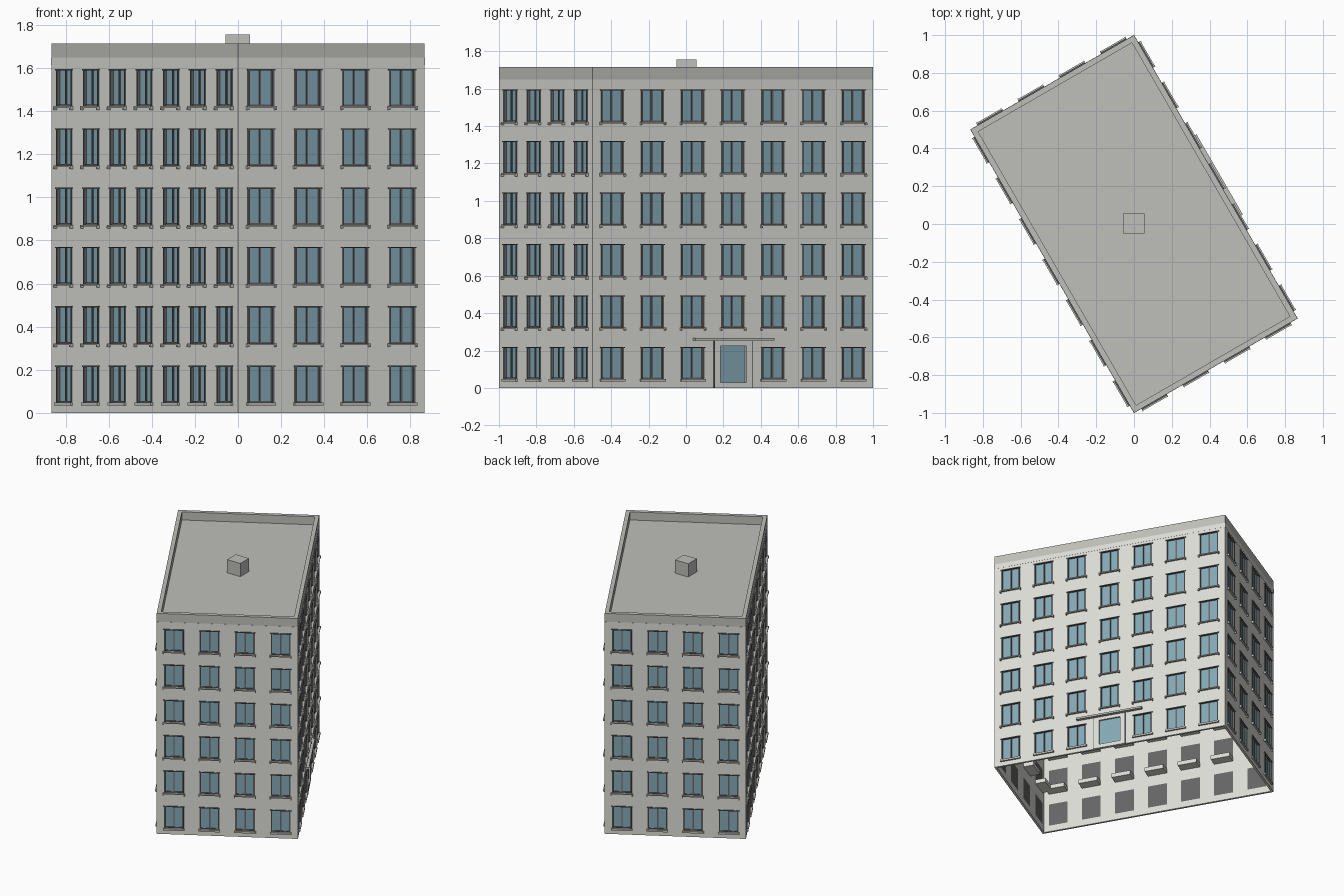
import bpy, bmesh
from math import radians
from mathutils import Matrix, Vector

if "Cube" in bpy.data.objects:
    bpy.data.objects.remove(bpy.data.objects["Cube"])

W, L = 1.0, 1.732            # footprint, turned 30 degrees
H, ROOF, FLOOR = 1.715, 1.65, 0.275
HW = 0.07                    # half window width
T = 0.016                    # wall thickness


def material(name, rgb):
    m = bpy.data.materials.new(name)
    m.diffuse_color = (*rgb, 1)
    m.use_nodes = True
    m.node_tree.nodes["Principled BSDF"].inputs["Base Color"].default_value = m.diffuse_color
    return m


WALL = material("plaster", (0.72, 0.72, 0.68))
TRIM = material("trim_grey", (0.52, 0.52, 0.49))
DARK = material("dark_frame", (0.13, 0.13, 0.13))
GLASS = material("blue_glass", (0.23, 0.39, 0.46))
parts = {}


def part(name, mat):
    if name not in parts:
        parts[name] = (bmesh.new(), mat)
    return parts[name][0]


def box(bm, M, u0, u1, v0, v1, z0, z1):
    c = Vector(((u0 + u1) / 2, (v0 + v1) / 2, (z0 + z1) / 2))
    s = Matrix.Diagonal((u1 - u0, v1 - v0, z1 - z0, 1))
    bmesh.ops.create_cube(bm, size=1, matrix=M @ Matrix.Translation(c) @ s)


def wall_panel(bm, M, length, holes):
    """Flat wall as a grid of boxes' faces, leaving out the openings, with reveals."""
    us = sorted({-length / 2, length / 2} | {h[0] for h in holes} | {h[1] for h in holes})
    zs = sorted({0, ROOF} | {h[2] for h in holes} | {h[3] for h in holes})

    def solid(i, j):
        u, z = (us[i] + us[i + 1]) / 2, (zs[j] + zs[j + 1]) / 2
        return not any(a < u < b and c < z < d for a, b, c, d in holes)

    sheet = bmesh.new()
    grid = {}
    for i in range(len(us) - 1):
        for j in range(len(zs) - 1):
            if solid(i, j):
                vs = []
                for k in ((i + 1, j), (i, j), (i, j + 1), (i + 1, j + 1)):
                    if k not in grid:
                        grid[k] = sheet.verts.new((us[k[0]], 0, zs[k[1]]))
                    vs.append(grid[k])
                sheet.faces.new(vs)
    # thicken inward
    out = bmesh.ops.extrude_face_region(sheet, geom=sheet.faces[:], use_keep_orig=True)
    for v in out["geom"]:
        if isinstance(v, bmesh.types.BMVert):
            v.co.y -= T
    bmesh.ops.transform(sheet, matrix=M, verts=sheet.verts)
    bmesh.ops.recalc_face_normals(sheet, faces=sheet.faces)
    tmp = bpy.data.meshes.new("tmp")
    sheet.to_mesh(tmp)
    bm.from_mesh(tmp)
    bpy.data.meshes.remove(tmp)
    sheet.free()


def window(M, c, z0, z1, row):
    a, b = c - HW, c + HW
    # pane with a dark blind behind it
    box(part("window_panes", GLASS), M, a, b, -0.012, -0.010, z0, z1)
    box(part("window_blinds", DARK), M, a, b, -T, -0.0125, z0, z1)
    # frame, mullion and head
    f = part("window_frames", DARK)
    box(f, M, a, a + 0.009, -0.010, 0.004, z0, z1)
    box(f, M, b - 0.009, b, -0.010, 0.004, z0, z1)
    box(f, M, a, b, -0.010, -0.004, z0, z0 + 0.007)
    box(f, M, c - 0.005, c + 0.005, -0.010, -0.005, z0, z1)
    box(f, M, a - 0.005, b + 0.005, -0.010, 0.007, z1 - 0.006, z1)
    # outer sill
    s = part("window_sills", TRIM)
    if row == 0:
        box(s, M, a - 0.006, b + 0.006, -0.01, 0.012, z0 - 0.014, z0)
    else:
        box(s, M, a - 0.008, b + 0.008, -0.01, 0.014, z0 - 0.008, z0)
        for e in (a - 0.008, b):
            box(s, M, e, e + 0.008, -0.005, 0.016, z0 - 0.017, z0 - 0.006)
        # inner ledge
        box(part("inner_ledges", WALL), M, a, b, -0.09, -T, z0 - 0.02, z0 + 0.012)


for k in range(4):
    long_side = k % 2 == 0
    d, length, n = (W / 2, L, 7) if long_side else (L / 2, W, 4)
    step = 0.248 if long_side else 0.252
    M = Matrix.Rotation(radians(-60 + 90 * k), 4, 'Z') @ Matrix.Translation((0, d, 0))
    holes = []
    for row in range(6):
        z1 = 0.22 + FLOOR * row
        z0 = z1 - 0.172
        for i in range(n):
            c = (i - (n - 1) / 2) * step
            if k == 0 and row == 0 and i == 3:
                continue
            holes.append((c - HW, c + HW, z0, z1))
            window(M, c, z0, z1, row)
    if k == 0:
        # entrance door, surround and canopy
        holes.append((-0.08, 0.08, 0.03, 0.225))
        box(part("door_glass", GLASS), M, -0.08, 0.08, -0.012, -0.006, 0.03, 0.225)
        ds = part("door_surround", WALL)
        for s in (-1, 1):
            u = sorted((s * 0.08, s * 0.115))
            box(ds, M, *u, -0.005, 0.006, 0, 0.25)
        box(ds, M, -0.08, 0.08, -0.005, 0.006, 0.225, 0.25)
        box(ds, M, -0.08, 0.08, -0.005, 0.006, 0, 0.03)
        df = part("door_frame", DARK)
        for u in (-0.118, 0.115):
            box(df, M, u, u + 0.003, -0.005, 0.008, 0, 0.25)
        box(part("door_canopy", TRIM), M, -0.245, 0.245, -0.005, 0.024, 0.254, 0.268)
    wall_panel(part("outer_walls", WALL), M, length, holes)
    # parapet and the thin band below it
    box(part("parapet", TRIM), M, -length / 2, length / 2, -0.03, 0, ROOF, H)
    box(part("cornice_band", WALL), M, -length / 2, length / 2, -0.005, 0.001, 1.615, ROOF)

# roof slab and roof hatch
box(part("roof", TRIM), Matrix.Rotation(radians(30), 4, 'Z'),
    -W / 2 + 0.01, W / 2 - 0.01, -L / 2 + 0.01, L / 2 - 0.01, ROOF - 0.01, ROOF + 0.002)
box(part("roof_hatch", TRIM), Matrix(), -0.058, 0.055, -0.05, 0.055, ROOF, 1.755)

for name, (bm, mat) in parts.items():
    me = bpy.data.meshes.new(name)
    bm.to_mesh(me)
    bm.free()
    me.materials.append(mat)
    ob = bpy.data.objects.new(name, me)
    bpy.context.collection.objects.link(ob)
